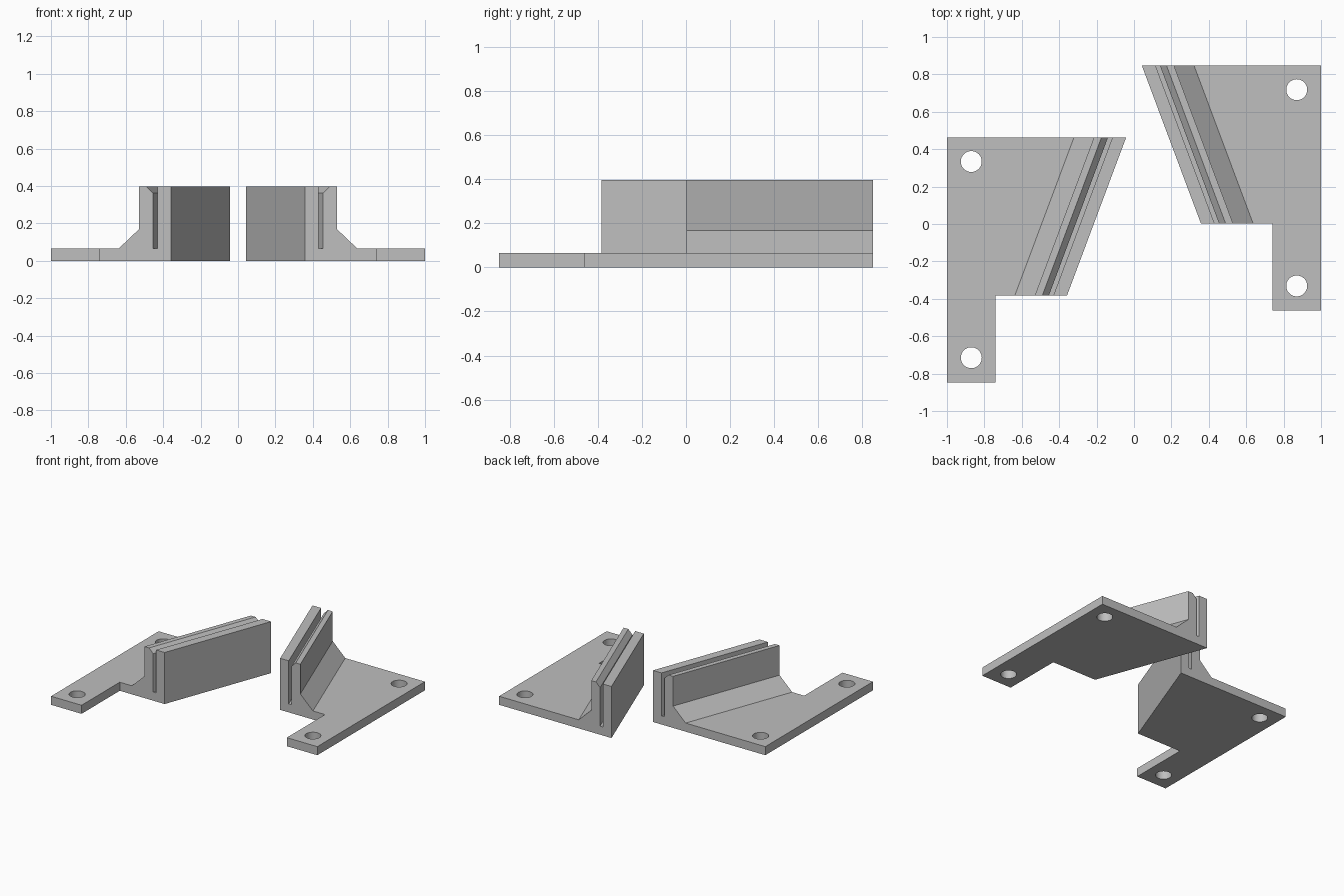
import bpy, bmesh
from mathutils import Matrix

if "Cube" in bpy.data.objects:
    bpy.data.objects.remove(bpy.data.objects["Cube"])

grey = bpy.data.materials.new("light grey")
grey.diffuse_color = (0.52, 0.52, 0.52, 1)
grey.use_nodes = True
grey.node_tree.nodes["Principled BSDF"].inputs["Base Color"].default_value = grey.diffuse_color

Y_END, Y_STEP, Y_BACK = -0.847, -0.382, 0.463   # tab end, wall front, wall back
SLANT = 0.316                                   # sideways run of the wall over its length
T, H = 0.066, 0.397                             # plate thickness, wall height


def make_object(name, bm):
    bmesh.ops.recalc_face_normals(bm, faces=bm.faces)
    mesh = bpy.data.meshes.new(name)
    bm.to_mesh(mesh)
    bm.free()
    mesh.materials.append(grey)
    obj = bpy.data.objects.new(name, mesh)
    bpy.context.collection.objects.link(obj)
    return obj


def combine(target, helper, operation):
    mod = target.modifiers.new(operation.lower(), 'BOOLEAN')
    mod.operation, mod.solver, mod.object = operation, 'EXACT', helper
    helper.hide_render = True
    helper.hide_set(True)


def bracket(side, flip, shift):
    def place(x, y, z):
        return (x * flip, y + shift, z)

    # Plate and slotted wall: one profile swept at a slant, outer edge kept straight
    profile = [(-1, 0), (-0.358, 0), (-0.358, H), (-0.431, H), (-0.431, T),
               (-0.455, T), (-0.455, 0.362), (-0.49, H), (-0.53, H),
               (-0.53, 0.168), (-0.637, T), (-1, T)]
    bm = bmesh.new()
    front = [bm.verts.new(place(x, Y_STEP, z)) for x, z in profile]
    back = [bm.verts.new(place(x + (SLANT if x > -1 else 0), Y_BACK, z)) for x, z in profile]
    bm.faces.new(front)
    bm.faces.new(back[::-1])
    for i in range(len(profile)):
        j = (i + 1) % len(profile)
        bm.faces.new((front[i], front[j], back[j], back[i]))
    body = make_object(side + "_bracket", bm)

    # Mounting tab joined to the plate
    bm = bmesh.new()
    size = Matrix.Diagonal((0.26, Y_STEP - Y_END, T, 1))
    centre = place(-0.87, (Y_STEP + Y_END) / 2, T / 2)
    bmesh.ops.create_cube(bm, size=1, matrix=Matrix.Translation(centre) @ size)
    combine(body, make_object(side + "_tab", bm), 'UNION')

    # Screw holes
    bm = bmesh.new()
    for y in (0.334, -0.715):
        bmesh.ops.create_cone(bm, cap_ends=True, segments=40, radius1=0.056, radius2=0.056,
                              depth=0.3, matrix=Matrix.Translation(place(-0.87, y, T / 2)))
    combine(body, make_object(side + "_hole_cutter", bm), 'DIFFERENCE')

    # Apply the joins and remove the helpers
    bpy.context.view_layer.update()
    result = bpy.data.meshes.new_from_object(
        body.evaluated_get(bpy.context.evaluated_depsgraph_get()))
    helpers = [m.object for m in body.modifiers]
    body.modifiers.clear()
    body.data = result
    for helper in helpers:
        bpy.data.objects.remove(helper)

    # Smooth hole walls, sharp edges elsewhere
    bpy.ops.object.select_all(action='DESELECT')
    body.select_set(True)
    bpy.context.view_layer.objects.active = body
    bpy.ops.object.shade_smooth_by_angle(angle=0.5)


bracket("left", 1, 0)
bracket("right", -1, 0.384)
